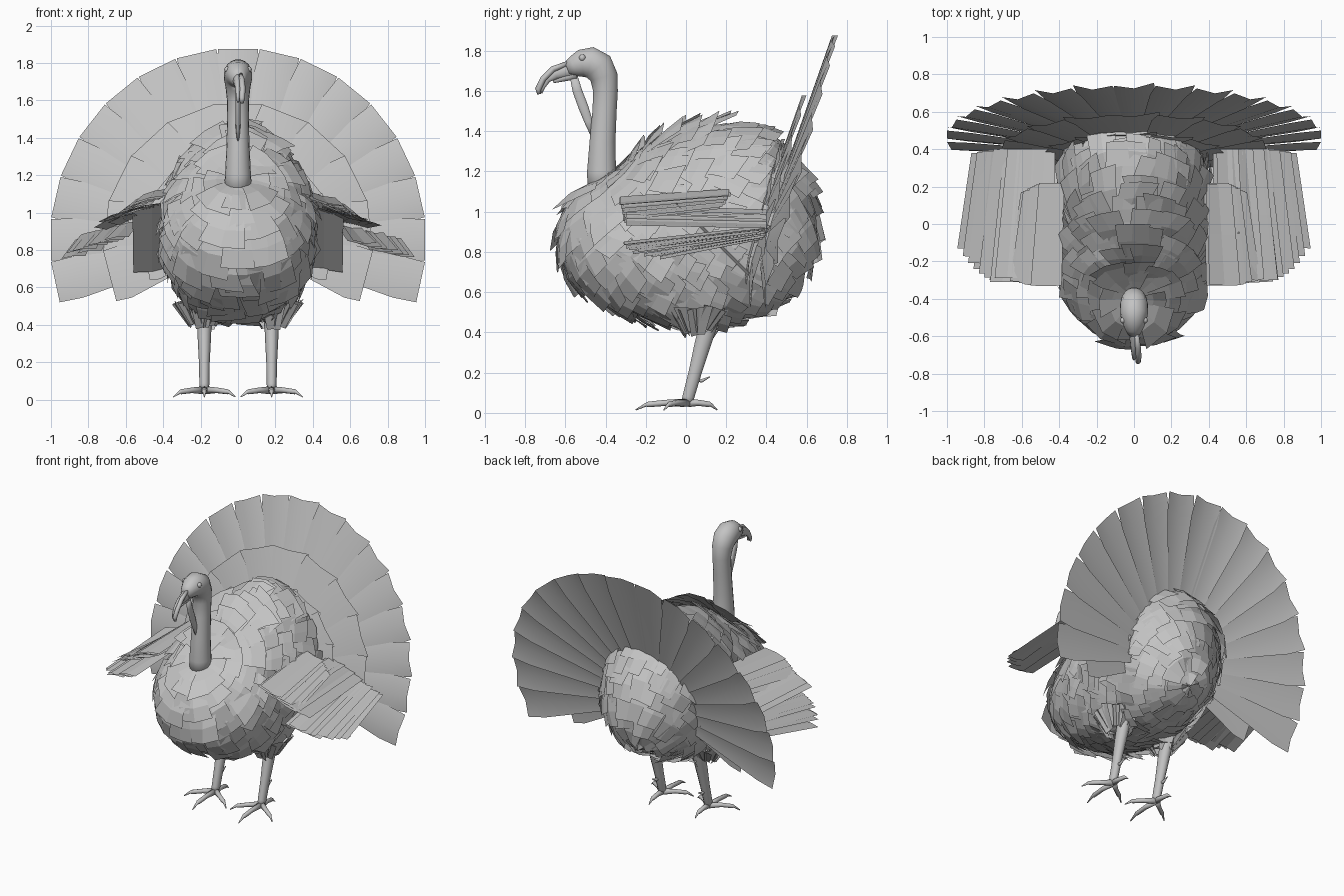
import bpy, math, random
from mathutils import Vector
from mathutils.bvhtree import BVHTree

random.seed(4)
if bpy.data.objects.get("Cube"):
    bpy.data.objects.remove(bpy.data.objects["Cube"])

grey = bpy.data.materials.new("plain grey")
grey.use_nodes = True
COLOUR = (0.55, 0.55, 0.55, 1)
grey.diffuse_color = COLOUR
grey.node_tree.nodes["Principled BSDF"].inputs["Base Color"].default_value = COLOUR


def make(name, verts, faces, smooth=False):
    mesh = bpy.data.meshes.new(name)
    mesh.from_pydata(verts, [], faces)
    mesh.materials.append(grey)
    mesh.polygons.foreach_set("use_smooth", [smooth] * len(faces))
    obj = bpy.data.objects.new(name, mesh)
    bpy.context.collection.objects.link(obj)
    return obj


def skin(rings):
    """Join equal rings of points into a closed skin."""
    n = len(rings[0])
    verts = [p for r in rings for p in r]
    faces = [(k * n + i, k * n + (i + 1) % n, (k + 1) * n + (i + 1) % n, (k + 1) * n + i)
             for k in range(len(rings) - 1) for i in range(n)]
    faces += [tuple(reversed(range(n))), tuple(range(len(verts) - n, len(verts)))]
    return verts, faces


def tube(name, path, sides=12, flat=1.0):
    """Round tube along (x, y, z, radius) points; flat squeezes its sideways width."""
    pts = [Vector(p[:3]) for p in path]
    rings = []
    for k, p in enumerate(pts):
        t = (pts[min(k + 1, len(pts) - 1)] - pts[max(k - 1, 0)]).normalized()
        a = Vector((1, 0, 0)) - t * t.x
        if a.length < 0.3:
            a = Vector((0, 1, 0)) - t * t.y
        a.normalize()
        b = t.cross(a)
        ring = []
        for i in range(sides):
            w = math.tau * i / sides
            ring.append(p + path[k][3] * (a * math.cos(w) * flat + b * math.sin(w)))
        rings.append(ring)
    return make(name, *skin(rings), smooth=True)


class Feathers:
    """Collects thin sheets into one mesh."""
    def __init__(self):
        self.verts, self.faces = [], []

    def sheet(self, rows):
        base, n = len(self.verts), len(rows[0])
        self.verts += [p for r in rows for p in r]
        for k in range(len(rows) - 1):
            for i in range(n - 1):
                q = base + k * n + i
                self.faces.append((q, q + 1, q + n + 1, q + n))

    def plume(self, root, tip, side, root_w, tip_w):
        root, tip, side = Vector(root), Vector(tip), Vector(side).normalized()
        bow = side.cross(tip - root).normalized() * 0.008
        rows = []
        for s in (0, 0.5, 1):
            c = root.lerp(tip, s)
            w = (root_w + (tip_w - root_w) * s) / 2
            rows.append([c - side * w, c + bow, c + side * w])
        self.sheet(rows)

    def build(self, name, smooth=False):
        return make(name, self.verts, self.faces, smooth)


# Body core: (y, bottom, top, half width), fuller below and narrower above
sections = [(-.635, .83, .93, .05), (-.59, .69, 1.04, .19), (-.5, .6, 1.13, .29),
            (-.35, .52, 1.21, .36), (-.2, .47, 1.33, .38), (0, .43, 1.41, .385),
            (.2, .45, 1.44, .385), (.4, .53, 1.41, .36), (.52, .62, 1.28, .28),
            (.6, .73, 1.15, .18), (.635, .87, 1.02, .06)]
rings = []
for y, lo, hi, rx in sections:
    ring = []
    for i in range(28):
        c, s = math.cos(math.tau * i / 28), math.sin(math.tau * i / 28)
        power = 1.25 if s > 0 else .75
        ring.append(Vector((math.copysign(rx * abs(c) ** power, c), y,
                            (lo + hi) / 2 + (hi - lo) / 2 * s)))
    rings.append(ring)
verts, faces = skin(rings)
make("body", verts, faces, smooth=True)
body_tree = BVHTree.FromPolygons(verts, faces)

# Body feathers: overlapping ragged rows spreading from the neck over the body
centre = Vector((0, .02, .92))
axis = Vector((0, -.44, .27)).normalized()
right = Vector((1, 0, 0))
up = axis.cross(right)


def on_body(theta, phi, lift):
    d = axis * math.cos(theta) + math.sin(theta) * (right * math.cos(phi) + up * math.sin(phi))
    hit = body_tree.ray_cast(centre, d)[0]
    return (hit or centre) + d * lift


plumage = Feathers()
ROWS = 17
for row in range(ROWS):
    count = max(8, round(27 * math.sin(.2 + row * (math.pi - .2) / ROWS)))
    for i in range(count):
        theta = 0.1 + row * (math.pi - 0.2) / ROWS + random.uniform(-.05, .05)
        phi = math.tau * (i + 0.5 * (row % 2)) / count + random.uniform(-.07, .07)
        half = math.pi / count * random.uniform(1.0, 1.45)
        length = random.uniform(.25, .4)
        skew = random.uniform(-.12, .12)
        lift = random.uniform(.015, .055)
        tilt = random.uniform(-.02, .02)
        root = on_body(theta, phi, 0)
        if root.z > 1.3 and root.y < .1:
            lift += random.uniform(0, .035)
        sheet = []
        for s in (0, .5, 1):
            t = min(theta + length * s, math.pi - .01)
            sheet.append([on_body(t, phi + skew * s + half * c, .003 + lift * s + tilt * c * s)
                          for c in (-1, 0, 1)])
        plumage.sheet(sheet)
plumage.build("body_feathers")


# Tail fan of hollowed feathers, with shorter rows in front
def fan(name, count, spread, r0, r1, width, forward, hollow):
    group = Feathers()
    for i in range(count):
        mid = math.radians(spread) * (2 * i / (count - 1) - 1)
        rows = []
        for s, breadth in ((0, .25), (.4, .6), (.85, 1), (1, .97)):
            r = r0 + (r1 - r0) * s
            w = width * breadth / 2
            row = []
            for c in (-1, 0, 1):
                x = r * math.sin(mid) + c * w * math.cos(mid)
                v = r * math.cos(mid) - c * w * math.sin(mid)
                y = .365 + .27 * v + .09 * r - forward + hollow * s * abs(c)
                y += .008 * s * c * math.copysign(1, mid)
                row.append(Vector((x, y, .85 + 1.025 * v)))
            rows.append(row)
        group.sheet(rows)
    group.build(name, smooth=True)


fan("tail_fan", 17, 102.5, .15, 1.0, .222, 0, .022)
fan("tail_coverts", 11, 105, .15, .71, .28, .045, .015)
fan("tail_base_feathers", 9, 100, .15, .5, .25, .07, .01)

# Wings, feathers sweeping forward and stepping down outwards
for side, label in ((1, "left"), (-1, "right")):
    wing = Feathers()
    for i in range(9):
        f = i / 8
        j = random.uniform(-.015, .015)
        slope = (side, 0, -.22 - .2 * f)
        # shoulder layer
        wing.plume((side * (.44 + .1 * f), .22 - .05 * f, 1.1 - .06 * f + j),
                   (side * (.47 + .13 * f), -.33 + .03 * f, 1.06 - .07 * f + j), slope, .14, .17)
        # middle layer
        wing.plume((side * (.48 + .16 * f), .4, 1.0 - .06 * f + j),
                   (side * (.5 + .2 * f), -.3 + j, 1.02 - .06 * f + j), slope, .12, .15)
        # flight feathers
        wing.plume((side * (.58 + .24 * f), .42 - .04 * f, .93 - .06 * f + j),
                   (side * (.65 + .23 * f), -.31 + .18 * f ** 2, .85 - .08 * f + j),
                   (side, 0, -.12), .1, .13)
    # inner underside panel
    wing.plume((side * .46, -.05, 1.05), (side * .46, .31, .69), (side, 0, -.1), .21, .2)
    wing.build(label + "_wing")

# Neck and head
tube("neck_and_head", [(0, -.41, 1.1, .08), (0, -.42, 1.2, .073), (0, -.415, 1.35, .065),
                       (0, -.405, 1.5, .061), (0, -.4, 1.6, .062), (0, -.408, 1.67, .07),
                       (0, -.435, 1.72, .08), (0, -.475, 1.742, .079), (0, -.52, 1.737, .07),
                       (0, -.56, 1.722, .052), (0, -.59, 1.71, .035)], 18, .95)
# Beak and hooked snood
tube("beak", [(0, -.55, 1.715, .046), (0, -.6, 1.7, .036), (0, -.65, 1.685, .028),
              (0, -.69, 1.66, .02), (0, -.715, 1.62, .015), (0, -.722, 1.59, .008)], 10, .7)
tube("snood", [(.012, -.58, 1.74, .012), (.022, -.66, 1.71, .015), (.025, -.71, 1.66, .015),
               (.022, -.735, 1.61, .015), (.02, -.73, 1.585, .01)], 8)
tube("lower_beak", [(0, -.55, 1.685, .028), (0, -.61, 1.665, .018), (0, -.66, 1.645, .006)], 8, .8)
# Wattle hanging from chin to throat
tube("wattle", [(0, -.56, 1.68, .02), (0, -.54, 1.6, .025), (0, -.51, 1.52, .026),
                (0, -.485, 1.45, .022), (0, -.465, 1.38, .01)], 10, .55)

# Eyes, legs and feet
for side, label in ((1, "left"), (-1, "right")):
    bpy.ops.mesh.primitive_uv_sphere_add(segments=12, ring_count=8, radius=.017,
                                         location=(side * .057, -.515, 1.765))
    eye = bpy.context.object
    eye.name = label + "_eye"
    eye.data.materials.append(grey)
    bpy.ops.object.shade_smooth()

    x = side * .18
    tube(label + "_leg", [(x, .13, .56, .06), (x, .115, .47, .052), (x, .105, .415, .046),
                          (x, .08, .33, .042), (x, .045, .2, .034), (x, .012, .08, .031),
                          (x, 0, .045, .026)], 10, .85)
    # ragged feathers around the top of the leg
    cuff = Feathers()
    for i in range(12):
        a = math.tau * i / 12
        out = Vector((math.cos(a), math.sin(a), 0))
        cuff.plume(Vector((x + side * .01, .07, .52)) + out * .15,
                   Vector((x + side * .01, .06, random.uniform(.37, .42))) + out * .065,
                   (-out.y, out.x, random.uniform(-.3, .3)), .13, .07)
    cuff.build(label + "_leg_feathers")
    tube(label + "_spur", [(x, .04, .165, .012), (x, .08, .16, .01), (x, .12, .18, .003)], 6)
    for n, (dx, dy) in enumerate(((0, -.25), (.165, -.11), (-.165, -.11), (0, .155))):
        tube(f"{label}_toe_{n + 1}", [(x, .01, .05, .022), (x + dx * .4, dy * .4, .05, .015),
                                      (x + dx * .75, dy * .75, .042, .014),
                                      (x + dx * .8, dy * .8, .04, .009),
                                      (x + dx, dy, .015, .003)], 8)
